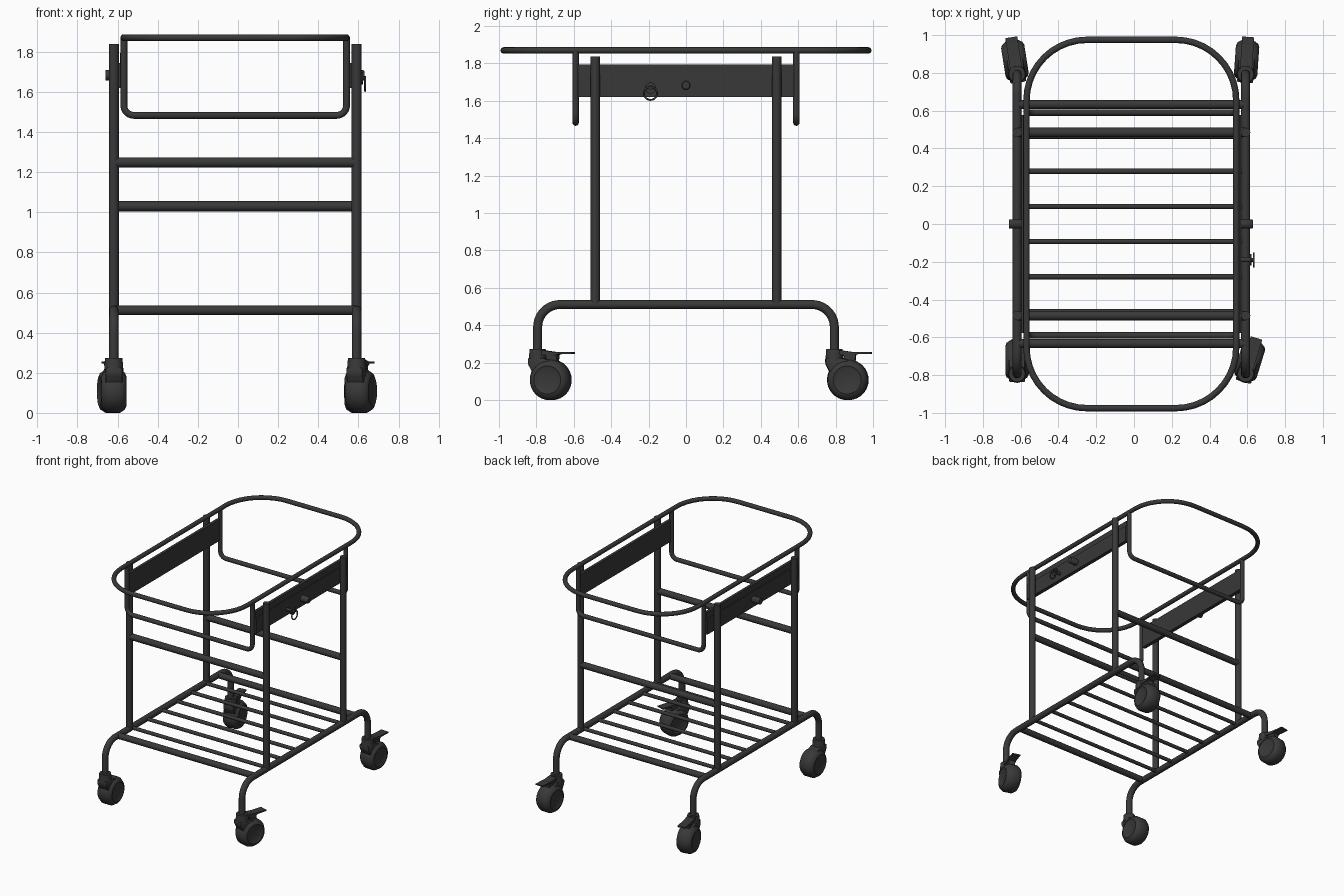
import bpy, bmesh, math
from mathutils import Vector, Matrix

if "Cube" in bpy.data.objects:
    bpy.data.objects.remove(bpy.data.objects["Cube"])

CX = -0.014          # the frame sits slightly left of the bounding-box centre
dark = bpy.data.materials.new("dark_metal")
dark.diffuse_color = (0.04, 0.04, 0.04, 1)
dark.use_nodes = True
dark.node_tree.nodes["Principled BSDF"].inputs["Base Color"].default_value = dark.diffuse_color


def finish(ob, angle=40):
    ob.data.materials.append(dark)
    bpy.ops.object.select_all(action='DESELECT')
    ob.select_set(True)
    bpy.context.view_layer.objects.active = ob
    bpy.ops.object.shade_smooth_by_angle(angle=math.radians(angle))
    return ob


def from_bmesh(name, bm):
    bmesh.ops.recalc_face_normals(bm, faces=bm.faces)
    me = bpy.data.meshes.new(name)
    bm.to_mesh(me)
    bm.free()
    ob = bpy.data.objects.new(name, me)
    bpy.context.collection.objects.link(ob)
    return finish(ob)


def rounded(points, rad, cyclic, steps=10):
    """Replace each corner of a polyline with an arc."""
    pts = [Vector(p) for p in points]
    out, n = [], len(pts)
    for i, p in enumerate(pts):
        if not cyclic and i in (0, n - 1):
            out.append(p)
            continue
        a = (pts[i - 1] - p).normalized() * rad
        b = (pts[(i + 1) % n] - p).normalized() * rad
        for k in range(steps + 1):
            t = math.pi / 2 * k / steps
            out.append(p + a * (1 - math.sin(t)) + b * (1 - math.cos(t)))
    return out


def tube(name, points, r, rad=0, cyclic=False):
    """Round tube along a path, converted to a mesh."""
    pts = rounded(points, rad, cyclic) if rad else [Vector(p) for p in points]
    cu = bpy.data.curves.new(name, 'CURVE')
    cu.dimensions = '3D'
    cu.bevel_depth = r
    cu.bevel_resolution = 4
    cu.use_fill_caps = True
    sp = cu.splines.new('POLY')
    sp.points.add(len(pts) - 1)
    for q, p in zip(sp.points, pts):
        q.co = (p.x + CX, p.y, p.z, 1)
    sp.use_cyclic_u = cyclic
    ob = bpy.data.objects.new(name, cu)
    bpy.context.collection.objects.link(ob)
    bpy.ops.object.select_all(action='DESELECT')
    ob.select_set(True)
    bpy.context.view_layer.objects.active = ob
    bpy.ops.object.convert(target='MESH')
    ob = bpy.context.object
    ob.data.materials.clear()
    return finish(ob)


def prism(name, profile, w, bevel=0.0):
    """Extrude a (y, z) profile along x, centred on x = 0."""
    bm = bmesh.new()
    f = bm.faces.new([bm.verts.new((-w / 2, y, z)) for y, z in profile])
    ext = bmesh.ops.extrude_face_region(bm, geom=[f])
    bmesh.ops.translate(bm, vec=(w, 0, 0),
                        verts=[v for v in ext['geom'] if isinstance(v, bmesh.types.BMVert)])
    if bevel:
        bmesh.ops.bevel(bm, geom=bm.edges[:], offset=bevel, segments=2, affect='EDGES', profile=0.5)
    return from_bmesh(name, bm)


def rect(y, z0, z1):
    return [(-y, z0), (y, z0), (y, z1), (-y, z1)]


def lathe_x(name, profile, loc, n=32):
    """Spin an (x, radius) profile round the x axis."""
    bm = bmesh.new()
    rings = [[bm.verts.new((x, r * math.cos(2 * math.pi * k / n), r * math.sin(2 * math.pi * k / n)))
              for k in range(n)] for x, r in profile]
    for a, b in zip(rings, rings[1:]):
        for k in range(n):
            bm.faces.new((a[k], a[(k + 1) % n], b[(k + 1) % n], b[k]))
    bm.faces.new(rings[0])
    bm.faces.new(rings[-1])
    ob = from_bmesh(name, bm)
    ob.location = loc
    return ob


# Basket hoop and the hanging end frames
HX, HY, HZ = 0.555, 0.975, 1.87
tube("basket_hoop", [(-HX, -HY, HZ), (HX, -HY, HZ), (HX, HY, HZ), (-HX, HY, HZ)], 0.017, 0.32, True)
for y, end in ((-0.59, "front"), (0.59, "back")):
    tube(end + "_hanging_frame", [(-HX, y, HZ), (-HX, y, 1.483), (HX, y, 1.483), (HX, y, HZ)], 0.017, 0.05)

# Side frames: base tube, posts, channel plate, pivot knob
PX = 0.605
for s, side in ((-1, "left"), (1, "right")):
    x = s * PX
    tube(side + "_base_tube", [(x, -0.793, 0.26), (x, -0.793, 0.511), (x, 0.793, 0.511), (x, 0.793, 0.26)],
         0.024, 0.12)
    for y, end in ((-0.485, "front"), (0.485, "back")):
        tube(f"{end}_{side}_post", [(x, y, 0.511), (x, y, 1.838)], 0.025)
    web = prism(side + "_plate", rect(0.578, 1.62, 1.745), 0.03)
    web.location.x = CX + s * 0.566
    lip = prism(side + "_plate_upper_strip", rect(0.578, 1.745, 1.793), 0.022)
    lip.location.x = CX + s * 0.562
    lathe_x(side + "_pivot_knob", [(-0.04, 0.025), (0.032, 0.025), (0.038, 0.02)],
            (CX + s * 0.607, 0, 1.683))

# Pull ring and its pin on the right plate
lathe_x("pull_pin", [(-0.04, 0.012), (0.02, 0.012), (0.02, 0.03), (0.03, 0.03), (0.03, 0.01), (0.045, 0.01)],
        (CX + 0.607, -0.19, 1.668))
tube("pull_ring", [(0.648, -0.19 + 0.035 * math.cos(a), 1.64 + 0.035 * math.sin(a))
                   for a in [2 * math.pi * k / 28 for k in range(28)]], 0.005, 0, True)

# Cross bars: one high bar at each end, two heavy shelf bars, thin shelf rods
for name, y, z, r in (("front_cross_bar", -0.485, 1.248, 0.025), ("back_cross_bar", 0.485, 1.03, 0.025),
                      ("front_shelf_bar", -0.633, 0.511, 0.024), ("back_shelf_bar", 0.633, 0.511, 0.024)):
    tube(name, [(-PX, y, z), (PX, y, z)], r)
for i in range(6):
    y = (i - 2.5) * 0.186
    tube(f"shelf_rod_{i + 1}", [(-PX, y, 0.511), (PX, y, 0.511)], 0.014)


# Casters, each trailing backwards with its own swivel angle
def caster(name, x, y, swivel, brake):
    hood = prism(name + "_hood", [(-0.045, 0.225), (0.042, 0.225), (0.085, 0.21), (0.125, 0.19), (0.11, 0.13),
                                  (0.05, 0.07), (-0.01, 0.13), (-0.043, 0.19)], 0.085, 0.008)
    parts = [hood]
    bm = bmesh.new()
    bmesh.ops.create_cone(bm, cap_ends=True, segments=24, radius1=0.048, radius2=0.043, depth=0.06,
                          matrix=Matrix.Translation((0, 0, 0.243)))
    parts.append(from_bmesh(name + "_collar", bm))
    wheel = lathe_x(name + "_wheel", [(-0.055, 0.06), (-0.062, 0.075), (-0.055, 0.092), (-0.03, 0.108),
                                      (0.03, 0.108), (0.055, 0.092), (0.062, 0.075), (0.055, 0.06)],
                    (0, 0.073, 0.108))
    parts.append(wheel)
    if brake:
        parts.append(prism(name + "_brake_pedal", [(0.02, 0.243), (0.10, 0.235), (0.12, 0.245), (0.198, 0.247),
                                                   (0.198, 0.257), (0.10, 0.257), (0.02, 0.268)], 0.064))
        parts.append(prism(name + "_brake_arm", [(0.06, 0.19), (0.11, 0.19), (0.115, 0.242), (0.05, 0.25)], 0.05))
    m = Matrix.Translation((CX + x, y, 0)) @ Matrix.Rotation(math.radians(swivel), 4, 'Z')
    for p in parts:
        p.matrix_world = m @ Matrix.Translation(p.location)


caster("front_left_caster", -PX, -0.793, 0, False)
caster("front_right_caster", PX, -0.793, -17, True)
caster("back_left_caster", -PX, 0.793, 9, True)
caster("back_right_caster", PX, 0.793, -4, True)
